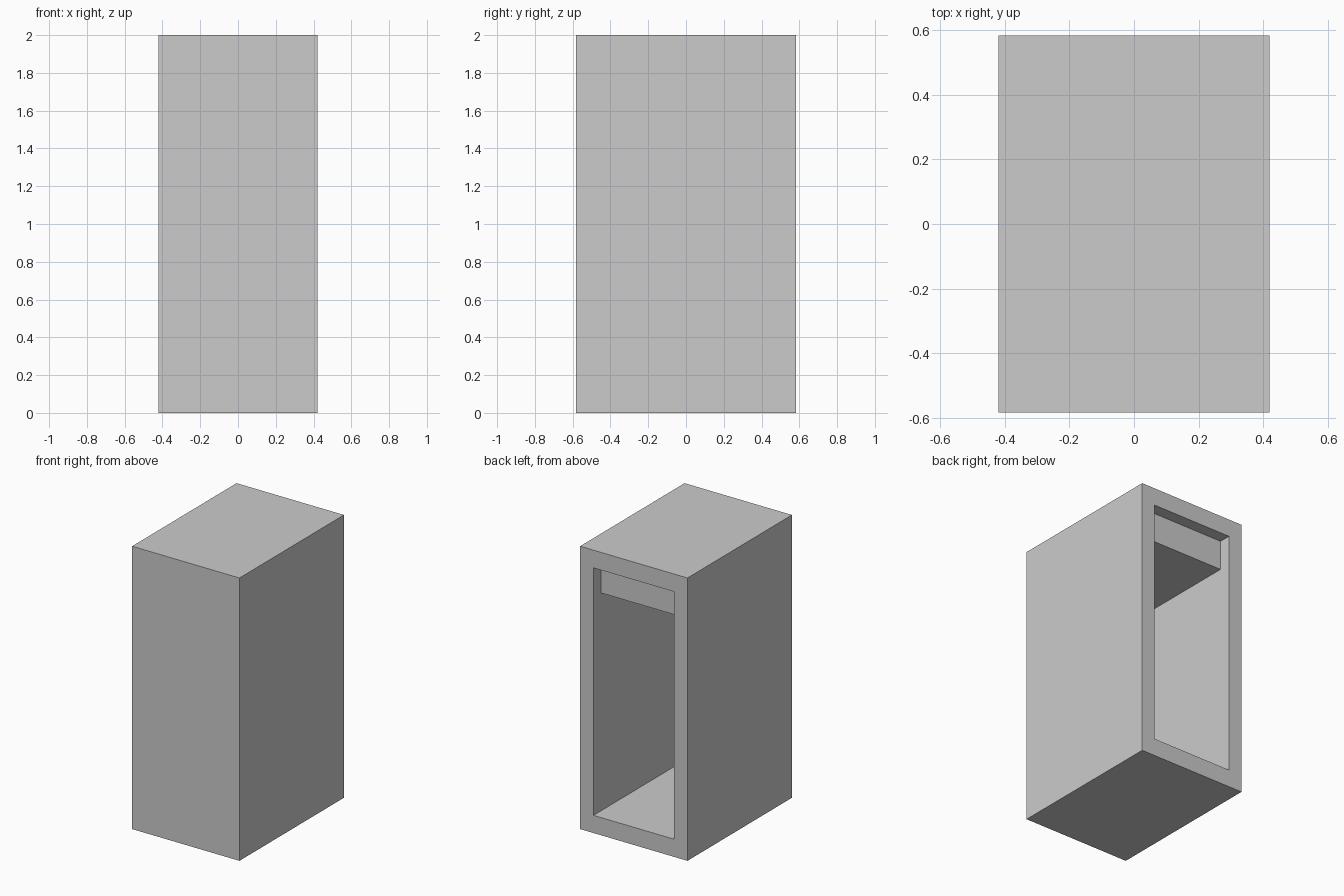
import bpy, bmesh
from mathutils import Vector, Matrix

if "Cube" in bpy.data.objects:
    bpy.data.objects.remove(bpy.data.objects["Cube"])

W, D, H = 0.84, 1.167, 2.0
RIM_X, RIM_Z = 0.105, 0.125          # frame width around the back opening
LEDGE_Y, LEDGE_Z = 0.498, 1.665      # back face and underside of the ledge
INNER_FRONT_Y = -D / 2 + 0.105       # inside of the front wall


def extrude_to(bm, face, y):
    """Push a back-facing face to the given depth and return it."""
    new = bmesh.ops.extrude_discrete_faces(bm, faces=[face])["faces"][0]
    for v in new.verts:
        v.co.y = y
    return new


bm = bmesh.new()

# Outer case
bmesh.ops.create_cube(bm, size=1, matrix=Matrix.Translation((0, 0, H / 2))
                      @ Matrix.Diagonal((W, D, H, 1)))

# Opening frame in the back face
back = max(bm.faces, key=lambda f: f.calc_center_median().y)
bmesh.ops.inset_individual(bm, faces=[back], thickness=RIM_X)
for v in back.verts:
    v.co.x = W / 2 - RIM_X if v.co.x > 0 else RIM_X - W / 2
    v.co.z = H - RIM_Z if v.co.z > H / 2 else RIM_Z

# Shallow recess back to the ledge face
recess = extrude_to(bm, back, LEDGE_Y)

# Split below the ledge, then sink the lower part to form the deep cavity
geom = [recess] + list(recess.edges) + list(recess.verts)
bmesh.ops.bisect_plane(bm, geom=geom, plane_co=Vector((0, 0, LEDGE_Z)),
                       plane_no=Vector((0, 0, 1)))
lower = min((f for f in bm.faces if all(abs(v.co.y - LEDGE_Y) < 1e-4 for v in f.verts)),
            key=lambda f: f.calc_center_median().z)
extrude_to(bm, lower, INNER_FRONT_Y)

bmesh.ops.recalc_face_normals(bm, faces=bm.faces)
mesh = bpy.data.meshes.new("cabinet_case")
bm.to_mesh(mesh)
bm.free()
bpy.context.collection.objects.link(bpy.data.objects.new("cabinet_case", mesh))
